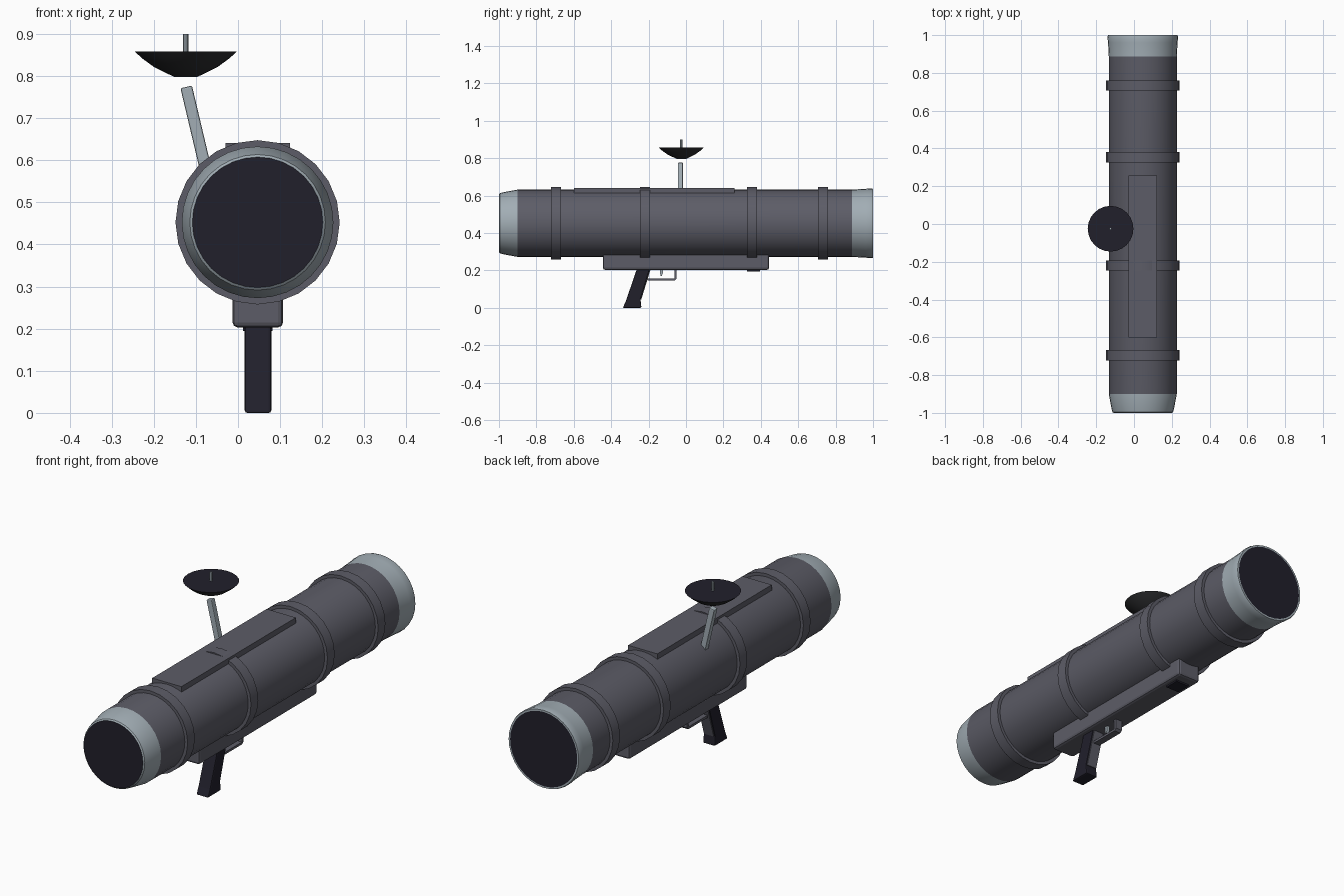
import bpy, bmesh, math
from mathutils import Vector, Matrix

if "Cube" in bpy.data.objects:
    bpy.data.objects.remove(bpy.data.objects["Cube"])


def mat(name, rgb):
    m = bpy.data.materials.new(name)
    m.diffuse_color = (*rgb, 1)
    m.use_nodes = True
    m.node_tree.nodes["Principled BSDF"].inputs["Base Color"].default_value = m.diffuse_color
    return m


BODY = mat("gunmetal grey", (0.108, 0.108, 0.135))
LIGHT = mat("pale steel", (0.36, 0.42, 0.46))
DARK = mat("near black", (0.015, 0.014, 0.024))
DISH = mat("charcoal", (0.025, 0.026, 0.028))
CX, CZ = 0.0465, 0.4525  # tube axis


def finish(name, bm, mats, bevel=0, smooth=False):
    bmesh.ops.recalc_face_normals(bm, faces=bm.faces)
    me = bpy.data.meshes.new(name)
    bm.to_mesh(me)
    bm.free()
    for m in mats:
        me.materials.append(m)
    ob = bpy.data.objects.new(name, me)
    bpy.context.collection.objects.link(ob)
    if bevel:
        b = ob.modifiers.new("bevel", 'BEVEL')
        b.width, b.segments = bevel, 2
    if smooth:
        bpy.ops.object.select_all(action='DESELECT')
        ob.select_set(True)
        bpy.context.view_layer.objects.active = ob
        bpy.ops.object.shade_smooth_by_angle(angle=math.radians(32))
    return ob


def lathe(name, profile, origin, axis, mats, n=24, rule=None, smooth=True):
    """Closed solid of revolution; profile is (radius, distance along axis)."""
    bm = bmesh.new()
    rings = []
    for r, d in profile:
        ring = []
        for i in range(n):
            a = 2 * math.pi * i / n
            u, v = r * math.cos(a), r * math.sin(a)
            p = (u, d, v) if axis == 'y' else (u, v, d)
            ring.append(bm.verts.new(Vector(origin) + Vector(p)))
        rings.append(ring)
    for k, (a, b) in enumerate(zip(rings, rings[1:])):
        for i in range(n):
            f = bm.faces.new((a[i], a[(i + 1) % n], b[(i + 1) % n], b[i]))
            f.material_index = rule(k) if rule else 0
    for k, ring in ((-1, rings[0]), (-2, rings[-1])):
        f = bm.faces.new(ring)
        f.material_index = rule(k) if rule else 0
    return finish(name, bm, mats, smooth=smooth)


def box(name, lo, hi, m, bevel=0):
    bm = bmesh.new()
    bmesh.ops.create_cube(bm, size=1)
    for v in bm.verts:
        v.co = [l + (c + 0.5) * (h - l) for c, l, h in zip(v.co, lo, hi)]
    return finish(name, bm, [m], bevel)


def extrude_x(name, pts, x0, x1, m, bevel=0):
    """Side outline (y, z) extruded across x."""
    bm = bmesh.new()
    f = bm.faces.new([bm.verts.new((x0, y, z)) for y, z in pts])
    g = bmesh.ops.extrude_face_region(bm, geom=[f])
    for v in g['geom']:
        if isinstance(v, bmesh.types.BMVert):
            v.co.x = x1
    return finish(name, bm, [m], bevel)


# Launch tube with pale end caps and dark openings
tube = [(0.155, -1), (0.161, -0.995), (0.166, -0.975), (0.18, -0.9), (0.18, 0.887),
        (0.184, 0.96), (0.187, 0.99), (0.184, 1.0), (0.176, 1.0)]
lathe("launch_tube", tube, (CX, 0, CZ), 'y', [BODY, LIGHT, DARK], 32,
      lambda k: 2 if k < 0 else (0 if k == 3 else 1))

# Reinforcing bands
for i, y in enumerate((-0.695, -0.22, 0.353, 0.733)):
    lathe(f"band_{i + 1}", [(0.17, -0.027), (0.195, -0.027), (0.195, 0.027), (0.17, 0.027)],
          (CX, y, CZ), 'y', [BODY], 24)

# Top plate, lower rail and its small dark pad
box("top_plate", (-0.03, -0.6, 0.6), (0.123, 0.258, 0.641), BODY)
box("lower_rail", (-0.013, -0.444, 0.203), (0.107, 0.444, 0.32), BODY, 0.012)
box("rail_pad", (0.012, 0.325, 0.195), (0.082, 0.396, 0.21), DARK)

# Raked grip
extrude_x("grip", [(-0.262, 0.21), (-0.193, 0.21), (-0.243, 0.045), (-0.238, 0.0),
                   (-0.338, 0.0), (-0.322, 0.035)], 0.016, 0.079, DARK, 0.006)
extrude_x("grip_back_strap", [(-0.205, 0.21), (-0.188, 0.21), (-0.239, 0.045), (-0.255, 0.045)],
          0.022, 0.073, BODY)

# Trigger guard loop and trigger
extrude_x("trigger_guard", [(-0.205, 0.146), (-0.06, 0.146), (-0.05, 0.156), (-0.05, 0.21),
                            (-0.062, 0.21), (-0.062, 0.157), (-0.205, 0.157)],
          0.03, 0.064, BODY)
extrude_x("trigger", [(-0.14, 0.21), (-0.122, 0.21), (-0.124, 0.185), (-0.13, 0.17),
                      (-0.137, 0.172)], 0.04, 0.054, LIGHT)

# Leaning antenna stem
a, b = Vector((-0.07, -0.03, 0.55)), Vector((-0.123, -0.03, 0.774))
bm = bmesh.new()
bmesh.ops.create_cube(bm, size=1)
bmesh.ops.scale(bm, vec=(0.028, 0.027, (b - a).length), verts=bm.verts)
bmesh.ops.rotate(bm, matrix=Matrix.Rotation(math.atan2(b.x - a.x, b.z - a.z), 3, 'Y'),
                 verts=bm.verts)
bmesh.ops.translate(bm, vec=(a + b) / 2, verts=bm.verts)
finish("antenna_stem", bm, [LIGHT], 0.004)

# Dish with flat dark face, and its feed rod
lathe("dish", [(0.026, 0.797), (0.075, 0.821), (0.104, 0.842), (0.121, 0.858)],
      (-0.124, -0.025, 0), 'z', [DISH, DARK], 24, lambda k: 1 if k == -2 else 0)
lathe("feed_rod", [(0.006, 0.84), (0.006, 0.9)], (-0.124, -0.025, 0), 'z', [LIGHT], 8)
